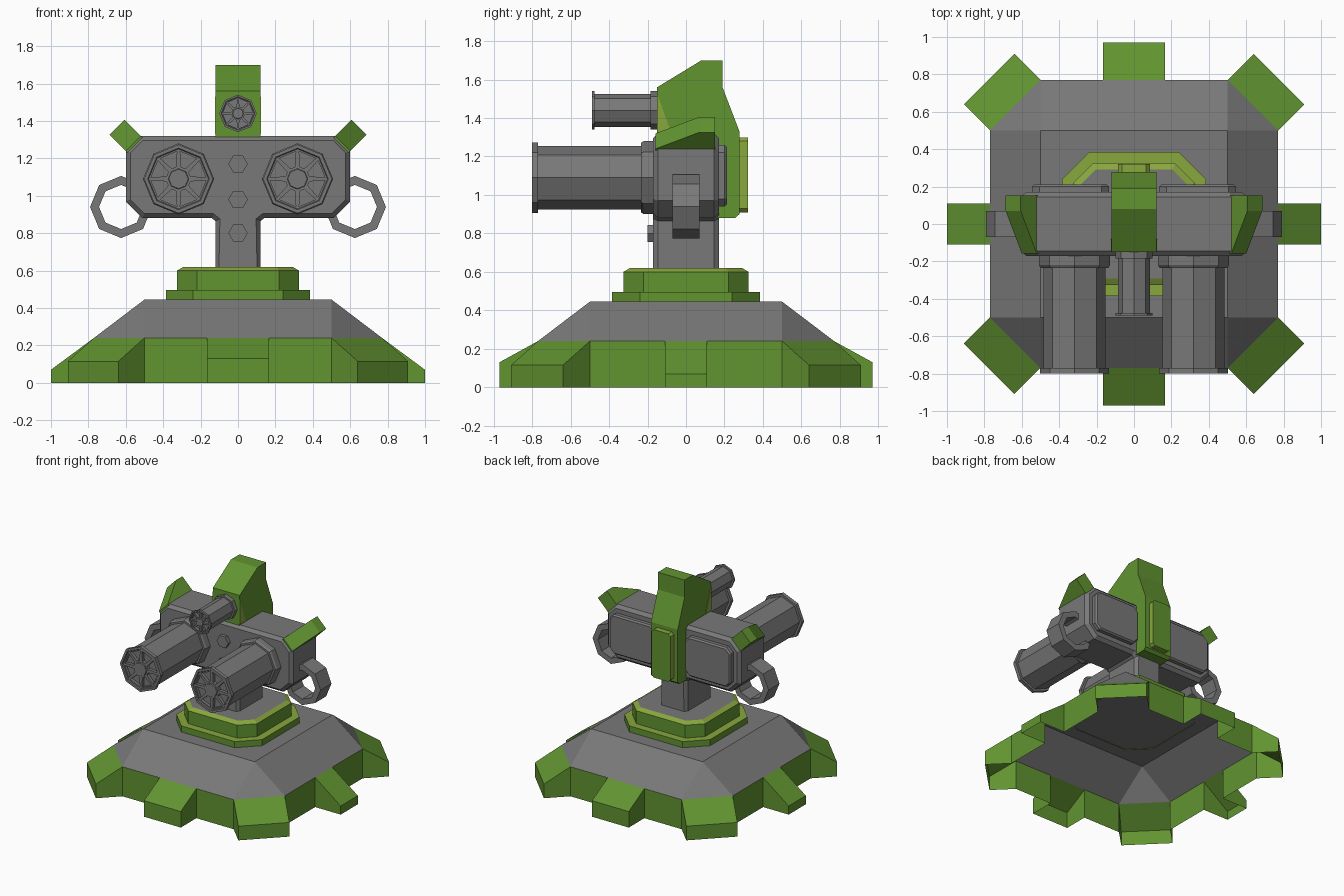
import bpy, bmesh, math
from mathutils import Vector, Matrix

if "Cube" in bpy.data.objects:
    bpy.data.objects.remove(bpy.data.objects["Cube"])


def material(name, rgb):
    m = bpy.data.materials.new(name)
    m.diffuse_color = (*rgb, 1)
    m.use_nodes = True
    m.node_tree.nodes["Principled BSDF"].inputs["Base Color"].default_value = m.diffuse_color
    return m


GRAY = material("gray metal", (0.19, 0.19, 0.19))
GREEN = material("green paint", (0.12, 0.295, 0.03))
LIGHT = material("light green trim", (0.25, 0.385, 0.048))


def finish(name, bm, mats, mirror=False):
    me = bpy.data.meshes.new(name)
    bm.to_mesh(me)
    bm.free()
    for m in mats:
        me.materials.append(m)
    ob = bpy.data.objects.new(name, me)
    bpy.context.collection.objects.link(ob)
    if mirror:
        ob.modifiers.new("Mirror", 'MIRROR').use_mirror_merge = False
    return ob


def along_y(u, v, w):      # profile drawn in x,z
    return (u, w, v)


def along_x(u, v, w):      # profile drawn in y,z
    return (w, u, v)


def prism(name, pts, w0, w1, place, mat, bevel=0, mirror=False, side_mat=None):
    """Extrude a profile from w0 to w1; bevel chamfers the rims of both caps."""
    bm = bmesh.new()
    a = [bm.verts.new(place(u, v, w0)) for u, v in pts]
    b = [bm.verts.new(place(u, v, w1)) for u, v in pts]
    caps = [bm.faces.new(a), bm.faces.new(b)]
    n = len(pts)
    for i in range(n):
        f = bm.faces.new((a[i], a[(i + 1) % n], b[(i + 1) % n], b[i]))
        f.material_index = 1 if side_mat else 0
    bmesh.ops.recalc_face_normals(bm, faces=bm.faces[:])
    if bevel:
        bmesh.ops.inset_individual(bm, faces=caps, thickness=bevel, depth=bevel)
    return finish(name, bm, [mat] + ([side_mat] if side_mat else []), mirror)


def loft(bm, loops):
    """Bridge equal-sized loops of points, cap the last; returns bands of faces."""
    rings = [[bm.verts.new(p) for p in lp] for lp in loops]
    bands = []
    for a, b in zip(rings, rings[1:]):
        n = len(a)
        bands.append([bm.faces.new((a[i], a[(i + 1) % n], b[(i + 1) % n], b[i]))
                      for i in range(n)])
    bands.append([bm.faces.new(rings[-1])])
    return bands


def ngon(cx, cz, r, n):
    return [(cx + r * math.cos(i * math.tau / n), cz + r * math.sin(i * math.tau / n))
            for i in range(n)]


def rect(x0, x1, z0, z1, c):
    return [(x0 + c, z0), (x1 - c, z0), (x1, z0 + c), (x1, z1 - c),
            (x1 - c, z1), (x0 + c, z1), (x0, z1 - c), (x0, z0 + c)]


# Base: open sheet shell with sloped gray roof, green skirt and eight feet
bm = bmesh.new()


def face(pts, idx):
    bm.faces.new([bm.verts.new(p) for p in pts]).material_index = idx


H, TOP = 0.24, 0.445


def flat(p, z=0.0):
    return Vector((p.x, p.y, z))


def foot(p, q, off, zend):
    p2, q2 = flat(p + off, zend), flat(q + off, zend)
    face((p, q, q2, p2), 1)
    face((p2, q2, flat(q2), flat(p2)), 1)
    face((p, p2, flat(p2), flat(p)), 1)
    face((q2, q, flat(q), flat(q2)), 1)


for k in range(4):
    rot = Matrix.Rotation(k * math.pi / 2, 3, 'Z')
    w, ext, zend = (0.11, 0.23, 0.07) if k % 2 == 0 else (0.165, 0.2, 0.13)
    a, b, c, d = (rot @ Vector((0.77, y, H)) for y in (-0.5, -w, w, 0.5))
    e = rot @ Vector((0.5, 0.77, H))
    t0, t1 = (rot @ Vector((0.5, y, TOP)) for y in (-0.5, 0.5))
    face((t0, a, b, c, d, t1), 0)
    face((t1, d, e), 0)
    face((t0, t1, Vector((0, 0, TOP))), 0)
    for p, q in ((a, b), (c, d)):
        face((p, q, flat(q), flat(p)), 1)
    foot(b, c, rot @ Vector((ext, 0, 0)), zend)
    foot(d, e, rot @ Vector((0.14, 0.14, 0)), 0.115)
bmesh.ops.remove_doubles(bm, verts=bm.verts[:], dist=1e-4)
bmesh.ops.recalc_face_normals(bm, faces=bm.faces[:])
finish("base_shell", bm, [GRAY, GREEN])

# Turntable: stepped octagon, upward faces in trim colour, gray deck
bm = bmesh.new()
steps = [(.385, .24, .44), (.385, .24, .495), (.325, .22, .495),
         (.325, .22, .60), (.292, .205, .62)]
bands = loft(bm, [[(a, b, z), (b, a, z), (-b, a, z), (-a, b, z),
                   (-a, -b, z), (-b, -a, z), (b, -a, z), (a, -b, z)] for a, b, z in steps])
for band, idx in zip(bands, (0, 1, 0, 1, 2)):
    for f in band:
        f.material_index = idx
bmesh.ops.recalc_face_normals(bm, faces=bm.faces[:])
finish("turntable", bm, [GREEN, LIGHT, GRAY])

# T-shaped gun housing with its neck
half = [(0.12, 0.60), (0.12, 0.865), (0.14, 0.88), (0.51, 0.88),
        (0.60, 0.97), (0.60, 1.24), (0.52, 1.32)]
prism("gun_housing", half + [(-x, z) for x, z in reversed(half)],
      -0.145, 0.145, along_y, GRAY, bevel=0.026)

# Back panels
prism("back_panel", rect(0.135, 0.545, 0.94, 1.26, 0.04), 0.15, 0.2, along_y, GRAY,
      bevel=0.012, mirror=True)

# Side rings
bm = bmesh.new()
outer, inner = ngon(0.625, 0.94, 0.166, 8), ngon(0.625, 0.94, 0.118, 8)
loops = [[(x, y, z) for x, z in prof] for prof, y in
         ((outer, -0.07), (outer, 0.07), (inner, 0.07), (inner, -0.07), (outer, -0.07))]
bm.faces.remove(loft(bm, loops)[-1][0])
bmesh.ops.remove_doubles(bm, verts=bm.verts[:], dist=1e-4)
bmesh.ops.recalc_face_normals(bm, faces=bm.faces[:])
finish("side_ring", bm, [GRAY], mirror=True)

# Corner horns on the upper housing chamfers
prism("corner_horn", [(-0.158, -0.01), (-0.158, 0.0), (0.07, 0.086), (0.152, 0.086), (0.152, -0.01)],
      0, 1, lambda u, v, w: (0.52 + 0.08 * w + v, u, 1.32 - 0.08 * w + v), GREEN, mirror=True)

# Centre fin wrapping over the top and down the back
prism("centre_fin", [(-0.15, 1.30), (-0.15, 1.56), (0.08, 1.70), (0.19, 1.70), (0.19, 1.56),
                     (0.278, 1.33), (0.278, 0.90), (0.255, 0.88), (0.15, 0.88), (0.15, 1.30)],
      -0.12, 0.12, along_x, GREEN)
prism("fin_back_plate", rect(-0.085, 0.085, 0.91, 1.30, 0.02), 0.27, 0.322, along_y,
      GREEN, side_mat=LIGHT)
prism("fin_side_trim", [(-0.151, 1.53), (-0.151, 1.33), (-0.08, 1.33)], 0.118, 0.123,
      along_x, LIGHT, mirror=True)

# Hexagonal bolts down the front
for i, z in enumerate((0.80, 0.98, 1.17)):
    prism(f"front_bolt_{i + 1}", ngon(0, z, 0.052, 6), -0.2, -0.16, along_y, GRAY)


# Gun barrels: octagonal tube, collar, muzzle flange, eight recessed ports around a hub
def barrel(name, cx, cz, rings, margin, mirror=False):
    b = bmesh.new()
    bands = loft(b, [[(x, y, z) for x, z in ngon(cx, cz, r, 8)] for y, r in rings])
    bmesh.ops.recalc_face_normals(b, faces=b.faces[:])
    bmesh.ops.inset_individual(b, faces=bands[-3], thickness=margin)
    ports = bands[-3]
    for f in bmesh.ops.extrude_discrete_faces(b, faces=ports)['faces']:
        bmesh.ops.translate(b, verts=f.verts[:], vec=(0, 0.025, 0))
    finish(name, b, [GRAY], mirror)


barrel("main_barrel", 0.318, 1.09,
       [(-0.15, .19), (-0.22, .19), (-0.235, .18), (-0.235, .165), (-0.77, .165), (-0.77, .184),
        (-0.80, .184), (-0.80, .165), (-0.792, .16), (-0.792, .055), (-0.80, .052)],
       0.016, mirror=True)
barrel("top_barrel", 0, 1.44,
       [(-0.14, .1), (-0.185, .1), (-0.185, .086), (-0.475, .086), (-0.475, .1),
        (-0.49, .1), (-0.49, .09), (-0.486, .087), (-0.486, .03), (-0.49, .028)],
       0.009)
